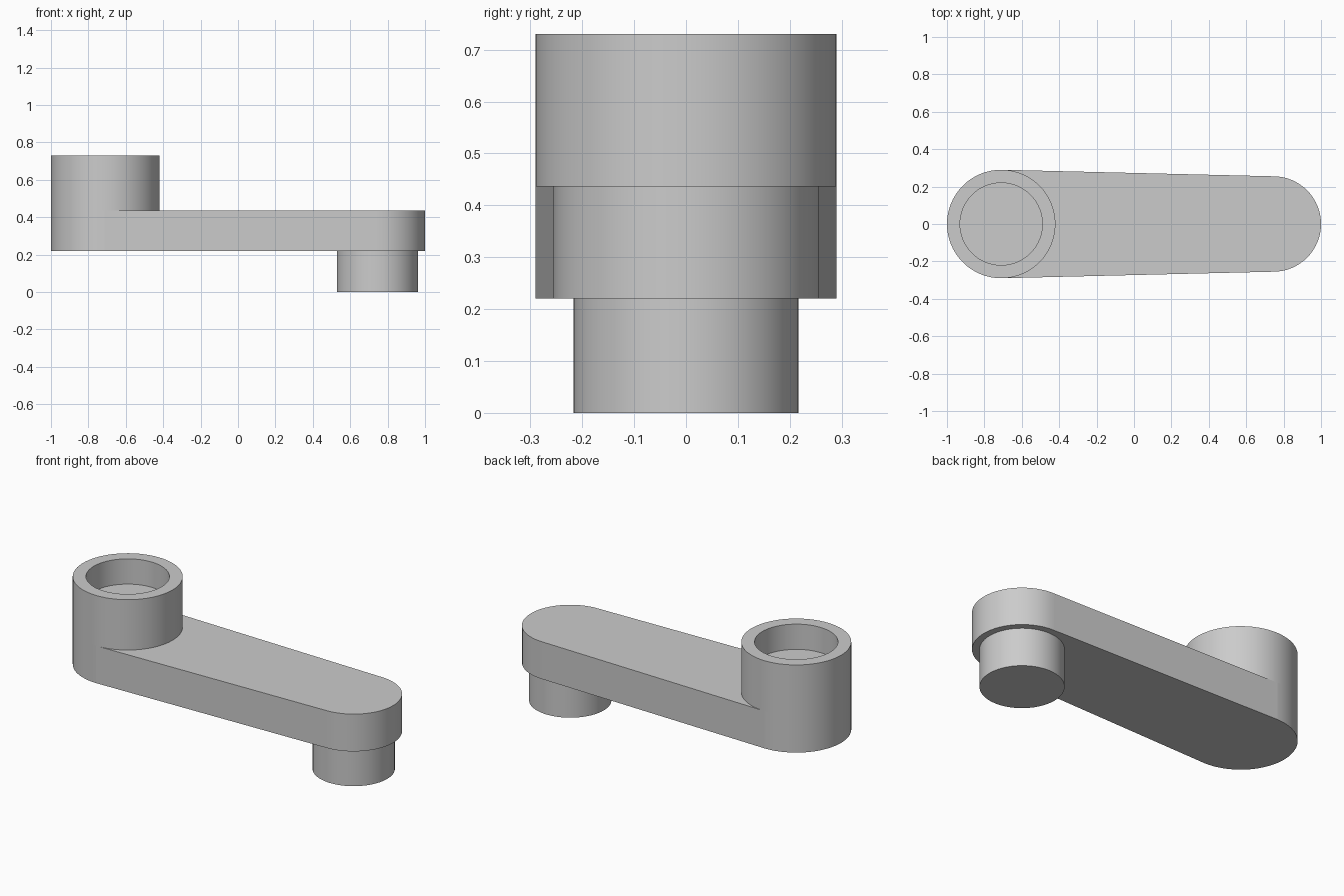
import bpy, bmesh
from math import sin, cos, pi

cube = bpy.data.objects.get("Cube")
if cube:
    bpy.data.objects.remove(cube, do_unlink=True)

SEGMENTS = 64
SOCKET_X, SOCKET_R, BORE_R = -0.71, 0.29, 0.22
PIN_X, PIN_R, TIP_R = 0.745, 0.217, 0.255
ARM_BOTTOM, ARM_TOP = 0.22, 0.437
FLOOR_Z, RIM_Z = 0.583, 0.73

grey = bpy.data.materials.new("plain grey")
grey.use_nodes = True
colour = (0.6, 0.6, 0.6, 1)
grey.diffuse_color = colour
grey.node_tree.nodes["Principled BSDF"].inputs["Base Color"].default_value = colour


def arc(x, radius, start, sweep, points):
    """Counter-clockwise points on a circle centred on the x axis."""
    angles = [start + sweep * i / points for i in range(points + 1)]
    return [(x + radius * cos(a), radius * sin(a)) for a in angles]


def circle(x, radius):
    return arc(x, radius, 0, 2 * pi, SEGMENTS)[:-1]


def loft(name, sections, cap_start, cap_end):
    """Bridge (outline, height) sections; curved walls smooth, caps flat."""
    bm = bmesh.new()
    rings = [[bm.verts.new((x, y, z)) for x, y in outline]
             for outline, z in sections]
    for low, high in zip(rings, rings[1:]):
        for i in range(len(low)):
            j = (i + 1) % len(low)
            bm.faces.new((low[i], low[j], high[j], high[i]))
    if cap_start:
        bm.faces.new(rings[0][::-1])
    if cap_end:
        bm.faces.new(rings[-1])
    bm.normal_update()
    for face in bm.faces:
        long_side = max(e.calc_length() for e in face.edges) > 1
        face.smooth = abs(face.normal.z) < 0.5 and not long_side
    mesh = bpy.data.meshes.new(name)
    bm.to_mesh(mesh)
    bm.free()
    mesh.materials.append(grey)
    obj = bpy.data.objects.new(name, mesh)
    bpy.context.collection.objects.link(obj)
    return obj


# Tapered arm with rounded ends
half = SEGMENTS // 2
outline = (arc(PIN_X, TIP_R, -pi / 2, pi, half)
           + arc(SOCKET_X, SOCKET_R, pi / 2, pi, half))
loft("arm", [(outline, ARM_BOTTOM), (outline, ARM_TOP)], True, True)

# Socket with a blind bore, standing on the wide end
outer, bore = circle(SOCKET_X, SOCKET_R), circle(SOCKET_X, BORE_R)
loft("socket", [(outer, ARM_TOP), (outer, RIM_Z), (bore, RIM_Z), (bore, FLOOR_Z)],
     False, True)

# Solid pin hanging below the narrow end
pin = circle(PIN_X, PIN_R)
loft("pin", [(pin, 0), (pin, ARM_BOTTOM)], True, False)
